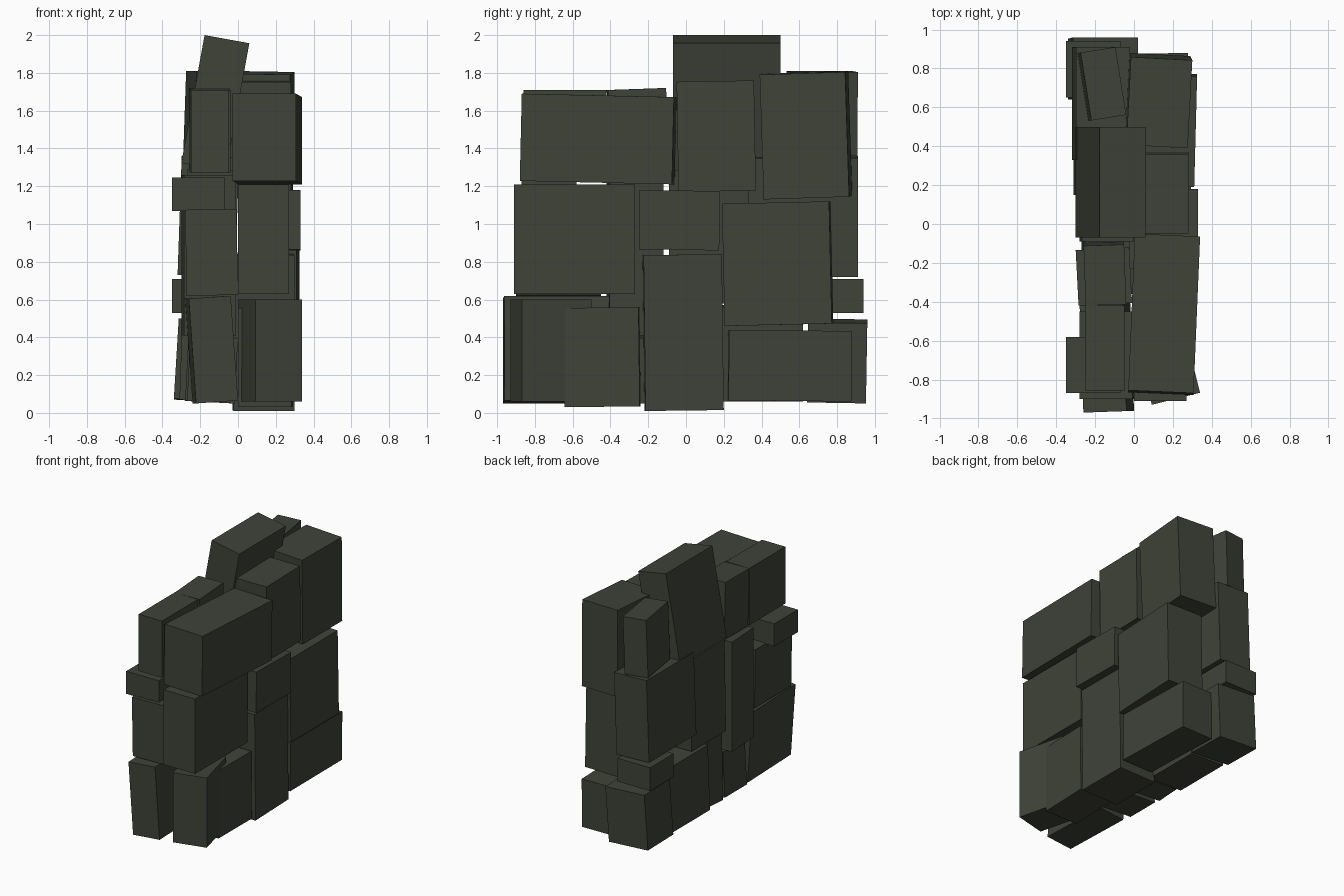
import bpy
from math import radians
from mathutils import Euler, Matrix, Vector

stone = bpy.data.materials.new("dark olive stone")
stone.diffuse_color = (0.049, 0.056, 0.040, 1)


def block(name, x, y, z, tilt=(0, 0, 0)):
    """Tilted stone whose overall extents are the ranges x, y, z."""
    rot = Euler([radians(a) for a in tilt]).to_matrix()
    spread = Matrix([[abs(v) for v in row] for row in rot])
    size = spread.inverted() @ Vector([r[1] - r[0] for r in (x, y, z)])
    centre = Vector([(r[0] + r[1]) / 2 for r in (x, y, z)])
    bpy.ops.mesh.primitive_cube_add(size=1)
    ob = bpy.context.object
    ob.name = name
    ob.data.name = name
    ob.data.transform(Matrix.Translation(centre) @ rot.to_4x4() @ Matrix.Diagonal((*size, 1)))
    ob.data.materials.append(stone)


# right-hand face, bottom course
block("right_low_corner", (0.0, 0.34), (-0.93, -0.50), (0.06, 0.60), (0, 0, 14))
block("right_low_a", (0.0, 0.29), (-0.65, -0.24), (0.03, 0.56), (0.7, 0, -1))
block("right_low_tall", (-0.03, 0.30), (-0.23, 0.20), (0.01, 0.84), (0.7, 0, 1))
block("right_low_b", (0.01, 0.29), (0.22, 0.88), (0.06, 0.44), (-0.6, 0, 1))
# right-hand face, middle course
block("right_mid_front", (0.0, 0.27), (-0.91, -0.27), (0.63, 1.21), (0, 0, 0))
block("right_mid_small", (0.03, 0.33), (-0.25, 0.18), (0.86, 1.18), (-0.8, 0, 0))
block("right_mid_back", (0.0, 0.325), (0.19, 0.78), (0.46, 1.12), (1.3, 0, -1.5))
# right-hand face, top course
block("right_top_front", (-0.03, 0.34), (-0.88, -0.05), (1.21, 1.69), (-1.3, 0, -2.4))
block("right_top_mid", (0.0, 0.28), (-0.05, 0.37), (1.17, 1.76), (1, 0, 0))
block("right_top_back", (-0.05, 0.30), (0.39, 0.88), (1.13, 1.81), (1.8, 1, -3))

# left-hand face, bottom course
block("left_low_front", (-0.28, 0.0), (-0.97, -0.40), (0.05, 0.62), (0, -4, 2))
block("left_low_a", (-0.27, 0.0), (-0.36, -0.09), (0.05, 0.41), (0, 3, 0))
block("left_low_narrow", (-0.28, 0.0), (-0.08, 0.14), (0.05, 0.60), (3, 3, 0))
block("left_low_b", (-0.31, 0.0), (0.15, 0.62), (0.06, 0.57), (0, 2, 0))
block("left_low_back", (-0.34, 0.02), (0.64, 0.96), (0.05, 0.50), (-1, 3.5, 0))
# left-hand face, middle course
block("left_mid_front", (-0.28, 0.0), (-0.90, -0.45), (0.62, 1.08), (0, -1, 0))
block("left_mid_a", (-0.30, -0.01), (-0.42, -0.12), (0.41, 1.26), (0, 0, 3))
block("left_mid_b", (-0.28, 0.0), (-0.09, 0.33), (0.58, 1.29), (0, 1, 0))
block("left_mid_back", (-0.32, -0.02), (0.33, 0.91), (0.72, 1.36), (0, 2, 0))
# left-hand face, top course
block("left_top_front", (-0.25, -0.05), (-0.86, -0.42), (1.27, 1.71))
block("left_top_mid", (-0.26, -0.04), (-0.42, -0.09), (1.27, 1.72), (2, 0, 2))
block("left_top_back", (-0.29, -0.04), (0.53, 0.91), (1.36, 1.81), (0, 2, 9))

# protruding filler stones and leaning capstone
block("filler_front", (-0.35, -0.07), (-0.87, -0.58), (1.07, 1.245))
block("filler_back", (-0.35, -0.07), (0.65, 0.94), (0.53, 0.71))
block("capstone", (-0.30, 0.06), (-0.07, 0.50), (1.28, 2.0), (0, 10.3, 0))
